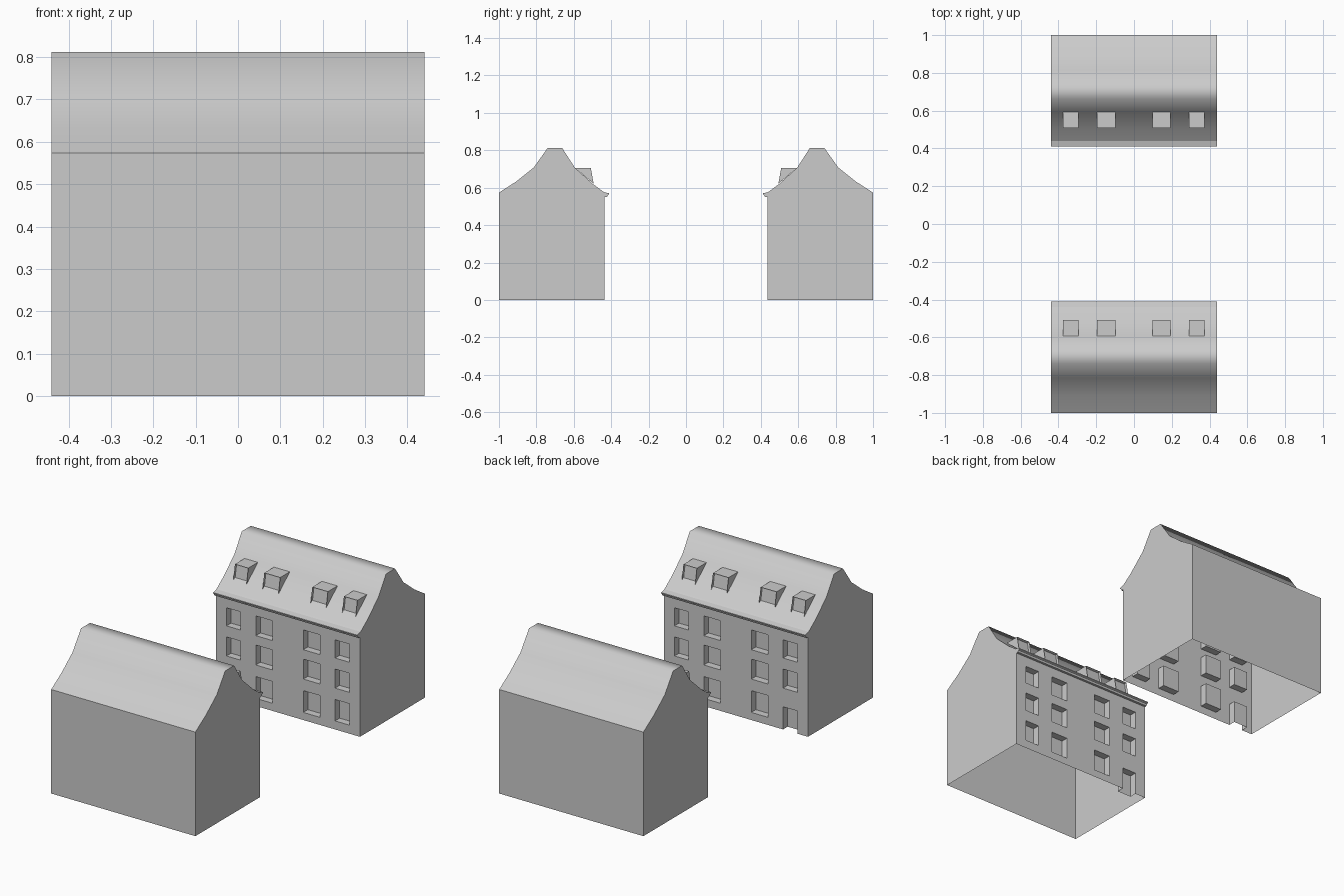
import bpy, bmesh

if "Cube" in bpy.data.objects:
    bpy.data.objects.remove(bpy.data.objects["Cube"])

W = 0.44      # half width of each house
FY = 0.435    # facade plane (the +y house faces -y; the other house is its mirror)


def finish(name, bm, smooth=False):
    """Make an object mirrored across y = 0, giving the two facing houses."""
    me = bpy.data.meshes.new(name)
    for f in bm.faces:
        f.smooth = smooth
    bm.to_mesh(me)
    bm.free()
    ob = bpy.data.objects.new(name, me)
    bpy.context.collection.objects.link(ob)
    mod = ob.modifiers.new("mirror", 'MIRROR')
    mod.use_axis = (False, True, False)
    mod.use_mirror_merge = False
    return ob


def face(bm, pts):
    return bm.faces.new([bm.verts.new(p) for p in pts])


def sweep(bm, prof, x0, x1):
    """Sweep a (y, z) profile, ordered front to back, along x; outward is up."""
    a = [bm.verts.new((x0, y, z)) for y, z in prof]
    b = [bm.verts.new((x1, y, z)) for y, z in prof]
    return [bm.faces.new((a[i], b[i], b[i + 1], a[i + 1])) for i in range(len(prof) - 1)]


def caps(bm, prof, x0, x1):
    face(bm, [(x0, y, z) for y, z in prof])
    face(bm, [(x1, y, z) for y, z in reversed(prof)])


# Bell-shaped roof
roof = [(0.44, 0.577), (0.498, 0.62), (0.595, 0.708), (0.662, 0.812),
        (0.74, 0.812), (0.814, 0.708), (0.908, 0.633), (1.0, 0.574)]
bm = bmesh.new()
sweep(bm, roof, -W, W)
finish("roof", bm, smooth=True)

# Gable walls and plain back wall, open underneath
bm = bmesh.new()
caps(bm, [(FY, 0), (FY, 0.577)] + roof + [(1.0, 0)], -W, W)
sweep(bm, [(1.0, 0.574), (1.0, 0)], -W, W)
finish("walls", bm)

# Cornice under the front eave
cornice = [(FY, 0.55), (0.422, 0.55), (0.418, 0.56), (0.411, 0.564),
           (0.411, 0.57), (0.44, 0.577)]
bm = bmesh.new()
sweep(bm, cornice, -W, W)
caps(bm, cornice, -W, W)
finish("cornice", bm)

# Facade: vertical strips, each window column with recessed panes
DEPTH = 0.04
outer = [(0.047, 0.165), (0.228, 0.333), (0.394, 0.494)]
inner = [(0.042, 0.162), (0.226, 0.336), (0.388, 0.497)]
door = [(0.0, 0.125)] + outer[1:]
columns = [(-0.375, -0.288, door), (-0.196, -0.094, inner),
           (0.094, 0.196, inner), (0.288, 0.375, outer)]


def rect(x0, x1, z0, z1, y):
    return [(x0, y, z0), (x1, y, z0), (x1, y, z1), (x0, y, z1)]


bm = bmesh.new()
x = -W
for x0, x1, holes in columns:
    face(bm, rect(x, x0, 0, 0.555, FY))
    z = 0
    for z0, z1 in holes:
        if z0 > z:
            face(bm, rect(x0, x1, z, z0, FY))
        o = rect(x0, x1, z0, z1, FY)
        i = rect(x0, x1, z0, z1, FY + DEPTH)
        face(bm, i)
        for k in range(4):
            if k == 0 and z0 == 0:      # doorway has no sill
                continue
            n = (k + 1) % 4
            face(bm, [o[k], o[n], i[n], i[k]])
        z = z1
    face(bm, rect(x0, x1, z, 0.555, FY))
    x = x1
face(bm, rect(x, W, 0, 0.555, FY))
bmesh.ops.remove_doubles(bm, verts=bm.verts, dist=1e-5)
finish("facade", bm)

# Dormers: wedges on the roof with a recessed front pane
bm = bmesh.new()
wedge = [(0.494, 0.622), (0.509, 0.706), (0.594, 0.706)]
for x0, x1 in [(-0.375, -0.294), (-0.196, -0.099), (0.097, 0.192), (0.29, 0.372)]:
    front = sweep(bm, wedge, x0, x1)[0]
    caps(bm, wedge, x0, x1)
    bmesh.ops.inset_region(bm, faces=[front], thickness=0.012)
    bmesh.ops.inset_region(bm, faces=[front], thickness=0.0005, depth=-0.015)
finish("dormers", bm)
